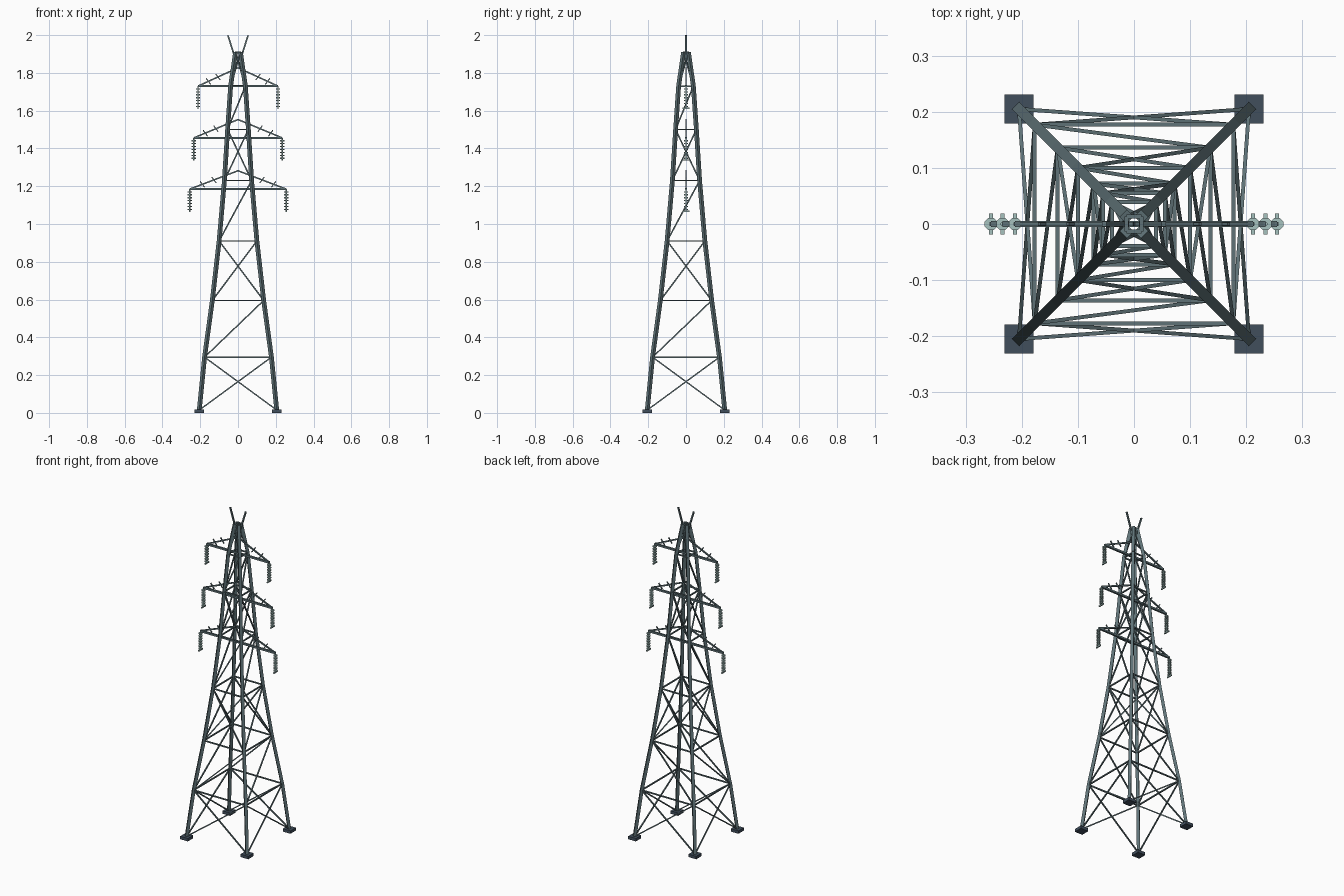
import bpy, bmesh
from math import pi
from mathutils import Vector, Matrix

if "Cube" in bpy.data.objects:
    bpy.data.objects.remove(bpy.data.objects["Cube"])


def material(name, rgb):
    m = bpy.data.materials.new(name)
    m.use_nodes = True
    m.diffuse_color = (*rgb, 1)
    m.node_tree.nodes["Principled BSDF"].inputs["Base Color"].default_value = (*rgb, 1)
    return m


steel = material("grey green steel", (0.115, 0.17, 0.185))
footing = material("slate footing", (0.052, 0.077, 0.108))
ceramic = material("pale ceramic", (0.38, 0.54, 0.52))


def bar(bm, a, b, r, sides=4):
    """Straight bar from a to b; square bars are turned to lie flat."""
    a, b = Vector(a), Vector(b)
    d = b - a
    rot = d.to_track_quat("Z", "Y").to_matrix().to_4x4() @ Matrix.Rotation(pi / sides, 4, "Z")
    bmesh.ops.create_cone(bm, cap_ends=True, segments=sides, radius1=r, radius2=r,
                          depth=d.length, matrix=Matrix.Translation((a + b) / 2) @ rot)


def finish(bm, name, mat):
    mesh = bpy.data.meshes.new(name)
    bm.to_mesh(mesh)
    bm.free()
    mesh.materials.append(mat)
    bpy.context.collection.objects.link(bpy.data.objects.new(name, mesh))


# Tower outline: height and half width at each level
levels = [(0.015, 0.205), (0.295, 0.177), (0.595, 0.136), (0.91, 0.10),
          (1.23, 0.072), (1.50, 0.055), (1.73, 0.039), (1.91, 0.013)]
corners = [(-1, -1), (1, -1), (1, 1), (-1, 1)]


def at(corner, level):
    z, w = levels[level]
    return Vector((corner[0] * w, corner[1] * w, z))


# Footings and legs
for i, c in enumerate(corners):
    bm = bmesh.new()
    bmesh.ops.create_cube(bm, size=1, matrix=Matrix.Translation((c[0] * 0.205, c[1] * 0.205, 0.009))
                          @ Matrix.Diagonal((0.052, 0.052, 0.018, 1)))
    finish(bm, f"footing_{i + 1}", footing)
    bm = bmesh.new()
    for k in range(len(levels) - 1):
        bar(bm, at(c, k), at(c, k + 1), 0.0125)
    finish(bm, f"leg_{i + 1}", steel)

# Bracing on the four faces; each pair starts on the low side of the diagonal
faces = {"front": ((-1, -1), (1, -1)), "back": ((-1, 1), (1, 1)),
         "left": ((1, -1), (1, 1)), "right": ((-1, -1), (-1, 1))}
for side, (p, q) in faces.items():
    rails, diagonals = bmesh.new(), bmesh.new()
    for k in range(len(levels) - 1):
        bar(rails, at(p, k + 1), at(q, k + 1), 0.005)
        bar(diagonals, at(p, k), at(q, k + 1), 0.0048)
        if k % 2 == 0:
            bar(diagonals, at(q, k), at(p, k + 1), 0.0048)
    finish(rails, f"{side}_rails", steel)
    finish(diagonals, f"{side}_diagonals", steel)

# Cross arms with hanging insulator strings
for name, z, reach in (("lower", 1.185, 0.255), ("middle", 1.456, 0.234), ("upper", 1.73, 0.212)):
    bm = bmesh.new()
    bar(bm, (-reach, 0, z), (reach, 0, z), 0.008)
    for s in (-1, 1):
        tip, peak = Vector((s * reach, 0, z)), Vector((0, 0, z + 0.097))
        bar(bm, tip, peak, 0.0055)
        for t in (0.5, 0.74):
            mid = peak.lerp(tip, t)
            off = Vector((s * 0.012, 0, 0.016))
            bar(bm, mid - off, mid + off, 0.004)
    finish(bm, f"{name}_cross_arm", steel)

    for s, label in ((-1, "right"), (1, "left")):
        x = s * reach
        bm = bmesh.new()
        bar(bm, (x, 0, z), (x, 0, z - 0.12), 0.004, 8)
        for n in range(7):
            top = z - 0.012 - n * 0.0155
            bar(bm, (x, 0, top - 0.006), (x, 0, top), 0.012, 8)
        bar(bm, (x, -0.019, z - 0.117), (x, 0.019, z - 0.117), 0.005)
        finish(bm, f"{name}_{label}_insulator", ceramic)

# Two horns at the peak
bm = bmesh.new()
for s in (-1, 1):
    bar(bm, (s * 0.013, 0, 1.87), (s * 0.053, 0, 1.998), 0.006)
finish(bm, "peak_horns", steel)
